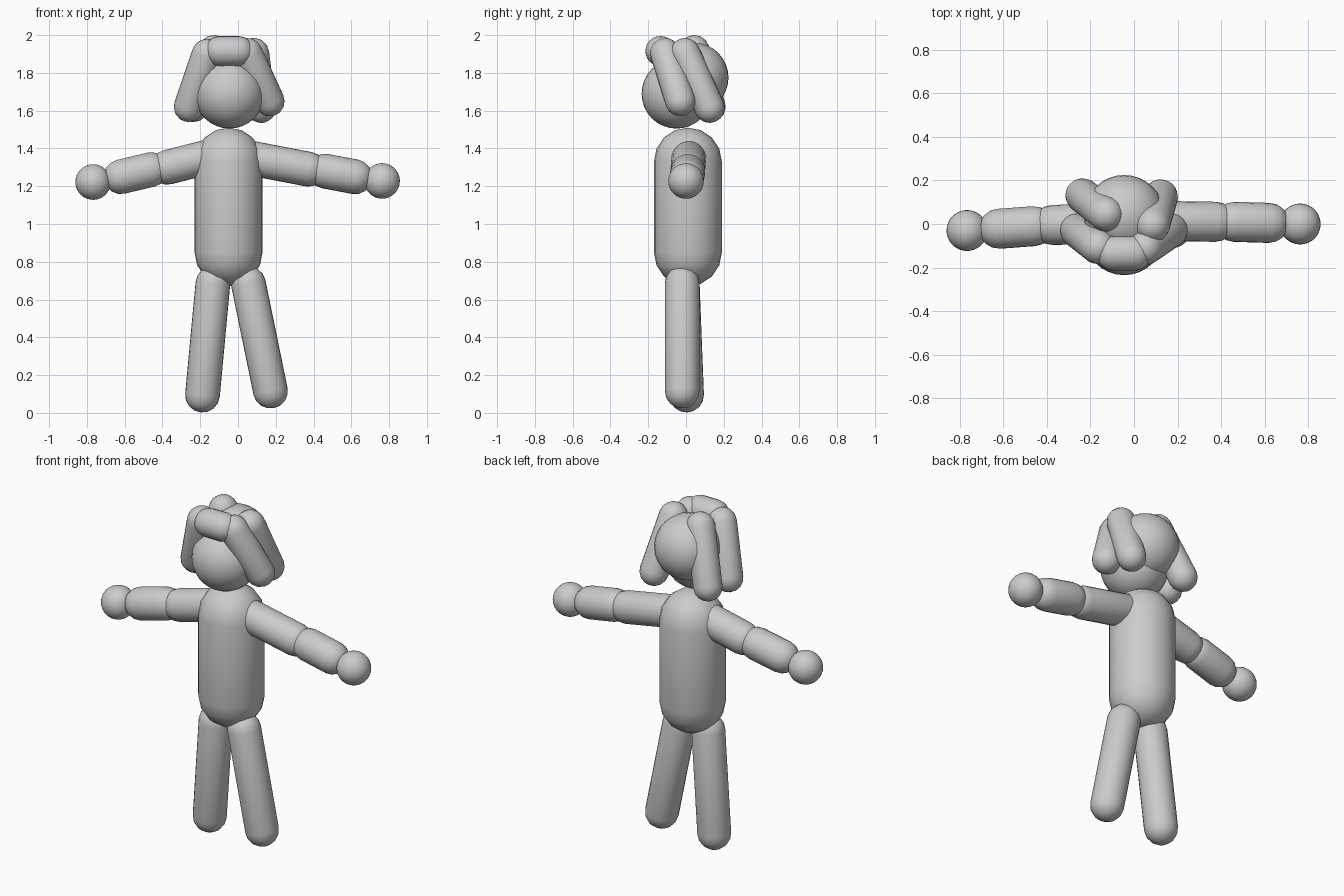
import bpy, bmesh, math
from mathutils import Vector

old = bpy.data.objects.get("Cube")
if old:
    bpy.data.objects.remove(old, do_unlink=True)

grey = bpy.data.materials.new("plain_grey")
grey.use_nodes = True
colour = (0.6, 0.6, 0.6, 1)
grey.diffuse_color = colour
grey.node_tree.nodes["Principled BSDF"].inputs["Base Color"].default_value = colour


def finish(name, bm, location, rotation=None):
    """Turn a bmesh into a smooth grey object."""
    bmesh.ops.recalc_face_normals(bm, faces=bm.faces)
    for f in bm.faces:
        f.smooth = True
    mesh = bpy.data.meshes.new(name)
    bm.to_mesh(mesh)
    bm.free()
    mesh.materials.append(grey)
    obj = bpy.data.objects.new(name, mesh)
    obj.location = location
    if rotation:
        obj.rotation_mode = "QUATERNION"
        obj.rotation_quaternion = rotation
    bpy.context.collection.objects.link(obj)


def ball(name, centre, radius):
    bm = bmesh.new()
    bmesh.ops.create_uvsphere(bm, u_segments=32, v_segments=16, radius=radius)
    finish(name, bm, centre)


def capsule(name, start, end, radius, rings=4, sides=24):
    """Round-ended cylinder; start and end are the centres of its caps."""
    start, end = Vector(start), Vector(end)
    axis = end - start
    arc = [math.pi / 2 * i / rings for i in range(rings + 1)]
    profile = [(math.sin(a), -radius * math.cos(a)) for a in arc]
    profile += [(math.cos(a), axis.length + radius * math.sin(a)) for a in arc]
    bm = bmesh.new()
    verts = [bm.verts.new((radius * r, 0, z)) for r, z in profile]
    edges = [bm.edges.new(pair) for pair in zip(verts, verts[1:])]
    bmesh.ops.spin(bm, geom=verts + edges, cent=(0, 0, 0), axis=(0, 0, 1),
                   angle=math.tau, steps=sides)
    bmesh.ops.remove_doubles(bm, verts=bm.verts, dist=1e-4)
    finish(name, bm, start, Vector((0, 0, 1)).rotation_difference(axis))


# Torso and head, with a second ball as the back of the hair
capsule("torso", (-0.05, 0.01, 0.85), (-0.05, 0.01, 1.33), 0.18)
ball("head", (-0.045, -0.05, 1.69), 0.185)
ball("hair_back", (-0.045, 0.04, 1.775), 0.185)

# Hair fringe and hanging locks
LOCK = 0.08
capsule("hair_fringe", (-0.095, -0.135, 1.915), (0.003, -0.135, 1.915), LOCK)
capsule("left_front_lock", (0.05, -0.11, 1.905), (0.167, -0.03, 1.65), LOCK)
capsule("left_back_lock", (0.085, -0.005, 1.905), (0.122, 0.125, 1.615), LOCK)
capsule("right_front_lock", (-0.165, -0.105, 1.9), (-0.26, -0.03, 1.62), LOCK)
capsule("right_back_lock", (-0.128, 0.045, 1.92), (-0.235, 0.13, 1.62), LOCK)

# Arms
LIMB = 0.092
capsule("left_upper_arm", (0.06, 0.015, 1.35), (0.375, 0.01, 1.29), LIMB)
capsule("left_forearm", (0.46, 0.01, 1.28), (0.62, 0.005, 1.25), LIMB)
ball("left_hand", (0.763, 0.0, 1.228), 0.094)
capsule("right_upper_arm", (-0.12, 0.005, 1.365), (-0.375, -0.005, 1.3), LIMB)
capsule("right_forearm", (-0.46, -0.01, 1.288), (-0.62, -0.022, 1.25), LIMB)
ball("right_hand", (-0.767, -0.03, 1.222), 0.094)

# Legs
capsule("left_leg", (0.055, -0.02, 0.685), (0.172, -0.02, 0.115), LIMB)
capsule("right_leg", (-0.133, -0.02, 0.685), (-0.188, 0.003, 0.094), LIMB)
